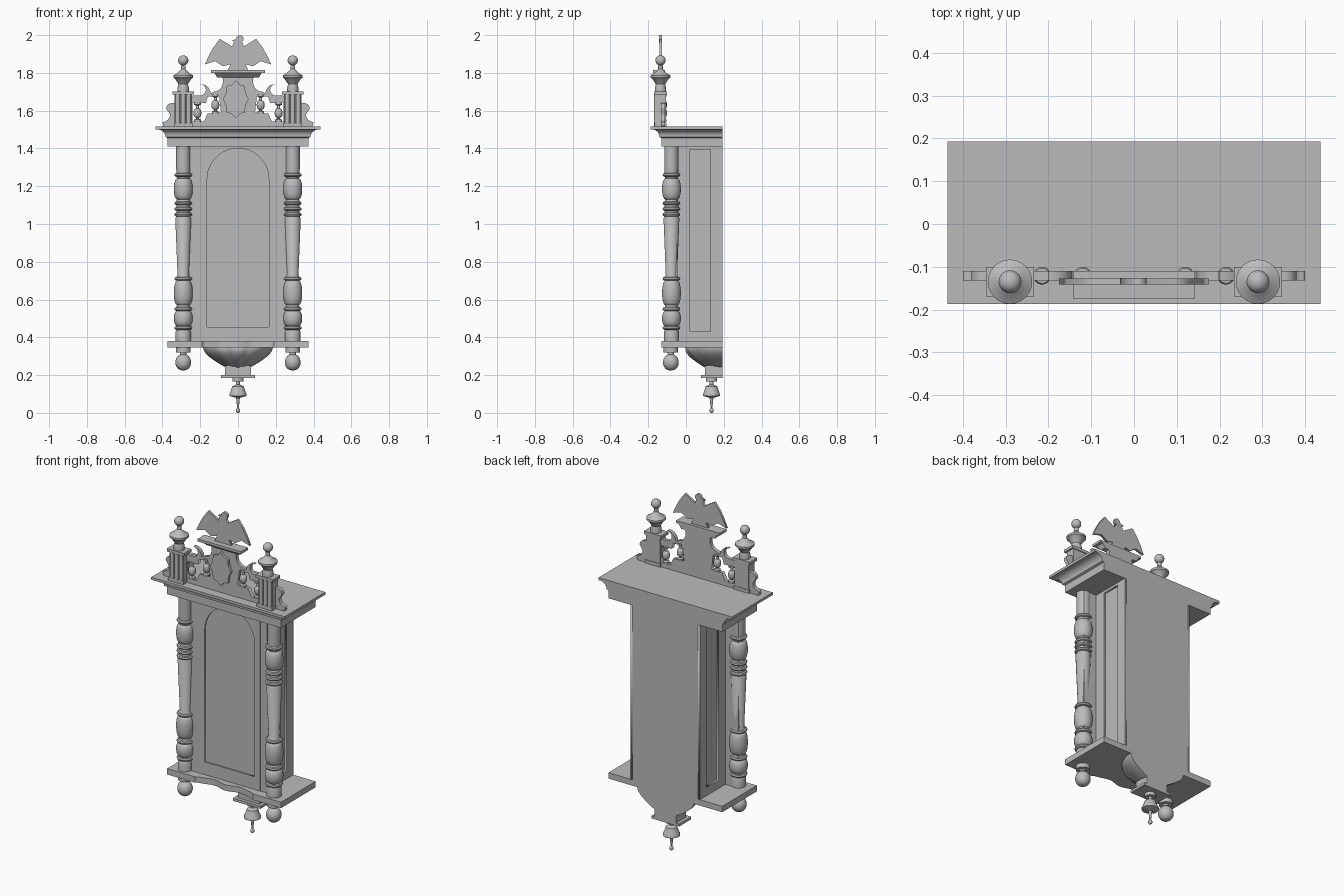
import bpy, bmesh, math
from math import sin, cos, pi

if "Cube" in bpy.data.objects:
    bpy.data.objects.remove(bpy.data.objects["Cube"])

# Main levels and planes shared by many parts
BACK, FRONT = .193, -.13
SHELF, BASE, TOP, CREST = .345, .38, 1.41, 1.515
COLUMN_X = .29
CREST_Y = -.121

grey = bpy.data.materials.new("plain_grey")
grey.use_nodes = True
shade = (.5, .5, .5, 1)
grey.diffuse_color = shade
grey.node_tree.nodes["Principled BSDF"].inputs["Base Color"].default_value = shade


def activate(ob):
    bpy.ops.object.select_all(action='DESELECT')
    ob.select_set(True)
    bpy.context.view_layer.objects.active = ob


def loft(name, rings, smooth=False):
    """Join equal-length closed rings into a capped solid."""
    bm = bmesh.new()
    rows = [[bm.verts.new(point) for point in ring] for ring in rings]
    count = len(rows[0])
    for lower, upper in zip(rows, rows[1:]):
        for i in range(count):
            j = (i + 1) % count
            bm.faces.new((lower[i], lower[j], upper[j], upper[i]))
    bm.faces.new(rows[0])
    bm.faces.new(rows[-1])
    bmesh.ops.remove_doubles(bm, verts=bm.verts, dist=.0001)
    bmesh.ops.recalc_face_normals(bm, faces=bm.faces)
    mesh = bpy.data.meshes.new(name)
    bm.to_mesh(mesh)
    bm.free()
    mesh.materials.append(grey)
    ob = bpy.data.objects.new(name, mesh)
    bpy.context.collection.objects.link(ob)
    if smooth:
        activate(ob)
        bpy.ops.object.shade_smooth_by_angle(angle=math.radians(35))


def rect(half, front, back, z, x=0):
    return [(x - half, front, z), (x + half, front, z),
            (x + half, back, z), (x - half, back, z)]


def box(name, half, front, back, bottom, top, x=0):
    loft(name, [rect(half, front, back, z, x) for z in (bottom, top)])


def lathe(name, profile, x, y, lift=0, sides=24):
    """Turn a (height, radius) profile about a vertical axis."""
    angles = [2 * pi * i / sides for i in range(sides)]
    loft(name, [[(x + r * cos(a), y + r * sin(a), z + lift) for a in angles]
                for z, r in profile], True)


def bulb(bottom, top, neck, belly, steps=9):
    """Rounded swelling for a turned profile."""
    angles = [pi * i / steps for i in range(steps + 1)]
    return [(bottom + (top - bottom) * (1 - cos(a)) / 2,
             neck + (belly - neck) * sin(a)) for a in angles]


def arc(u, v, radius, start, sweep, steps=8):
    """Arc points; start and sweep are in quarter turns."""
    angles = [(start + sweep * i / steps) * pi / 2 for i in range(steps + 1)]
    return [(u + radius * cos(a), v + radius * sin(a)) for a in angles]


def flip(points):
    return [(-u, v) for u, v in reversed(points)]


def oblong(left, right, bottom, top):
    return [(left, bottom), (right, bottom), (right, top), (left, top)]


def flat(name, outlines, depth, x=0, y=0, turn=0):
    """Upright board cut from outlines; later outlines are holes."""
    curve = bpy.data.curves.new(name, 'CURVE')
    curve.dimensions, curve.fill_mode, curve.extrude = '2D', 'BOTH', depth / 2
    for outline in outlines:
        spline = curve.splines.new('POLY')
        spline.points.add(len(outline) - 1)
        for point, (u, v) in zip(spline.points, outline):
            point.co = (u, v, 0, 1)
        spline.use_cyclic_u = True
    curve.materials.append(grey)
    ob = bpy.data.objects.new(name, curve)
    bpy.context.collection.objects.link(ob)
    ob.location, ob.rotation_euler = (x, y, 0), (pi / 2, 0, turn)
    activate(ob)
    bpy.ops.object.convert(target='MESH')


# Case, front board and arched door
box("case", .215, -.05, BACK, BASE, TOP)
box("front_board", .31, -.07, -.045, BASE, TOP)
opening = [(-.163, .455), (.163, .455)] + arc(0, 1.238, .163, 0, 2, steps=24)
flat("door_frame", [oblong(-.18, .18, BASE, TOP), opening], depth=.009, y=-.0735)
for side in (-1, 1):
    flat("side_frame", [oblong(-.045, BACK, BASE, TOP), oblong(.02, .13, .43, 1.395)],
         depth=.012, x=side * .22, turn=pi / 2)
    box("door_stile", .055, -.077, -.07, BASE, TOP, side * .255)
    box("door_moulding", .01, -.081, -.07, BASE, TOP, side * .19)

# Cornice: frieze, cove and top fillet
cove = [(z, .052 - u) for u, z in arc(0, 1.46, .04, 0, 1)]
cornice = [(TOP, 0), (1.455, 0)] + cove + [(1.5, .052), (1.5, .064), (CREST, .064)]
loft("cornice", [rect(.372 + out, FRONT - out * .9, BACK, z) for z, out in cornice])

# Shelf with a serpentine front edge
edge = [(-.372, FRONT), (-.372, BACK), (.372, BACK), (.372, FRONT)]
for i in range(33):
    a = pi * i / 32
    dip = .035 * math.sqrt(abs(sin(a))) - .012 * sin(a) * (1 + cos(4 * a))
    edge.append((.19 * (1 - 2 * i / 32), FRONT + dip))
loft("shelf", [[(x, y, z) for x, y in edge] for z in (SHELF, BASE)])

# Bowl bracket with gadroons in the middle, flat at the back
rings = []
for step in range(11):
    drop = step / 10
    swell = cos(drop * pi / 2)
    ring = []
    for i in range(61):
        a = pi * i / 60
        middle = a - pi / 2
        lobe = abs(cos(6 * middle)) * math.sqrt(drop) / 11 if abs(middle) < pi / 4 else 0
        ring.append(((.065 + .12 * swell) * cos(a),
                     BACK - (.085 + .108 * swell) * sin(a) * (1 + lobe),
                     SHELF + .005 - .11 * drop))
    rings.append(ring)
loft("bowl_bracket", rings, True)
box("bracket_block", .07, .1, BACK, .19, .25)
box("bracket_plate", .09, .08, BACK, .185, .2)

# Profiles of the turned parts
centre_drop = bulb(0, .026, .002, .012) + [(.03, .005), (.08, .01), (.09, .046), (.1, .046),
              (.11, .04), (.14, .03), (.15, .01), (.165, .01), (.165, .03), (.185, .03)]
column = [(BASE, .04), (.43, .04), (.73, .03), (1.03, .042), (1.29, .037), (TOP, .037)]
for ring in (.44, .54, .7, 1.04, 1.07, 1.1, 1.25):
    column += bulb(ring, ring + .02, .036, .047, steps=4)
for bottom, top in ((.46, .54), (.57, .7), (1.13, 1.24)):
    column += bulb(bottom, top, .033, .05)
column.sort()
foot = bulb(.225, .31, .006, .042) + [(.31, .017), (.32, .017), (.32, .038), (SHELF, .038)]
finial = [(1.7, .03), (1.72, .03), (1.74, .025), (1.77, .044), (1.775, .052), (1.787, .052),
          (1.8, .03), (1.82, .012), (1.84, .012)] + bulb(1.84, 1.892, .003, .027)
spindle = [(-.05, .018), (-.04, .018), (-.035, .008)] + bulb(-.03, .02, .008, .021) \
    + [(.035, .008), (.04, .018), (.05, .018)]

lathe("centre_drop", centre_drop, 0, .135)
for side in (-1, 1):
    x = side * COLUMN_X
    lathe("column", column, x, -.077)
    lathe("foot_drop", foot, x, -.08)
    lathe("post_finial", finial, x, -.135)
    # Reeded post under each finial
    box("post", .046, -.158, -.105, CREST, 1.69, x)
    box("post_base", .05, -.168, -.102, CREST, 1.535, x)
    box("post_cap", .056, -.17, -.1, 1.685, 1.702, x)
    for reed in (-1, 0, 1):
        lathe("post_reed", [(CREST, .012), (1.69, .012)], x + reed * .029, -.158, sides=12)
    # Spindles in the crest openings
    lathe("inner_spindle", spindle, side * .12, CREST_Y, lift=1.635, sides=16)
    lathe("outer_spindle", spindle, side * .215, CREST_Y, lift=1.592, sides=16)

# Pierced crest: ear, rail, open scroll and waisted top
half = [(.395, CREST)] + arc(.4, 1.58, .04, 3, -1) + arc(.35, 1.61, .03, 0, 1)
half += [(.25, 1.65), (.24, 1.68)] + arc(.2, 1.71, .03, 3, -2) + arc(.195, 1.69, .05, 1, 1)
half += arc(.13, 1.75, .05, 3, -1) + [(.08, 1.77), (.1, 1.79)]
hole = [(.24, 1.543), (.24, 1.64), (.17, 1.64), (.16, 1.675), (.1, 1.675),
        (.09, 1.59), (.16, 1.585), (.18, 1.543)]
flat("crest", [half + flip(half), hole, flip(hole)], depth=.022, y=CREST_Y)
loft("crest_shelf", [rect(width, front, -.11, z) for z, width, front in
                     ((1.775, .11, -.14), (1.8, .125, -.165))])
box("crest_shelf_top", .142, -.175, -.11, 1.8, CREST + .3)

# Scalloped shield on the crest
shield = []
for i in range(96):
    a = 2 * pi * i / 96
    scallop = 1 - .16 * abs(sin(4 * a))
    shield.append((.068 * scallop * cos(a), 1.66 + .1 * scallop * sin(a)))
flat("shield", [shield], depth=.016, x=-.012, y=-.139)

# Spread-winged bird silhouette with its head turned aside
wing = [(.055, CREST + .3), (.04, 1.845), (.08, 1.835), (.12, 1.862), (.175, 1.845),
        (.155, 1.89), (.13, 1.935), (.096, 1.98), (.03, 1.94), (.02, 1.97)]
head = arc(.01, 1.98, .02, -1, 3) + [(-.033, 1.97)]
flat("bird_body", [wing + flip(wing)], depth=.014, y=-.134)
flat("bird_head", [head], depth=.016, y=-.134)
